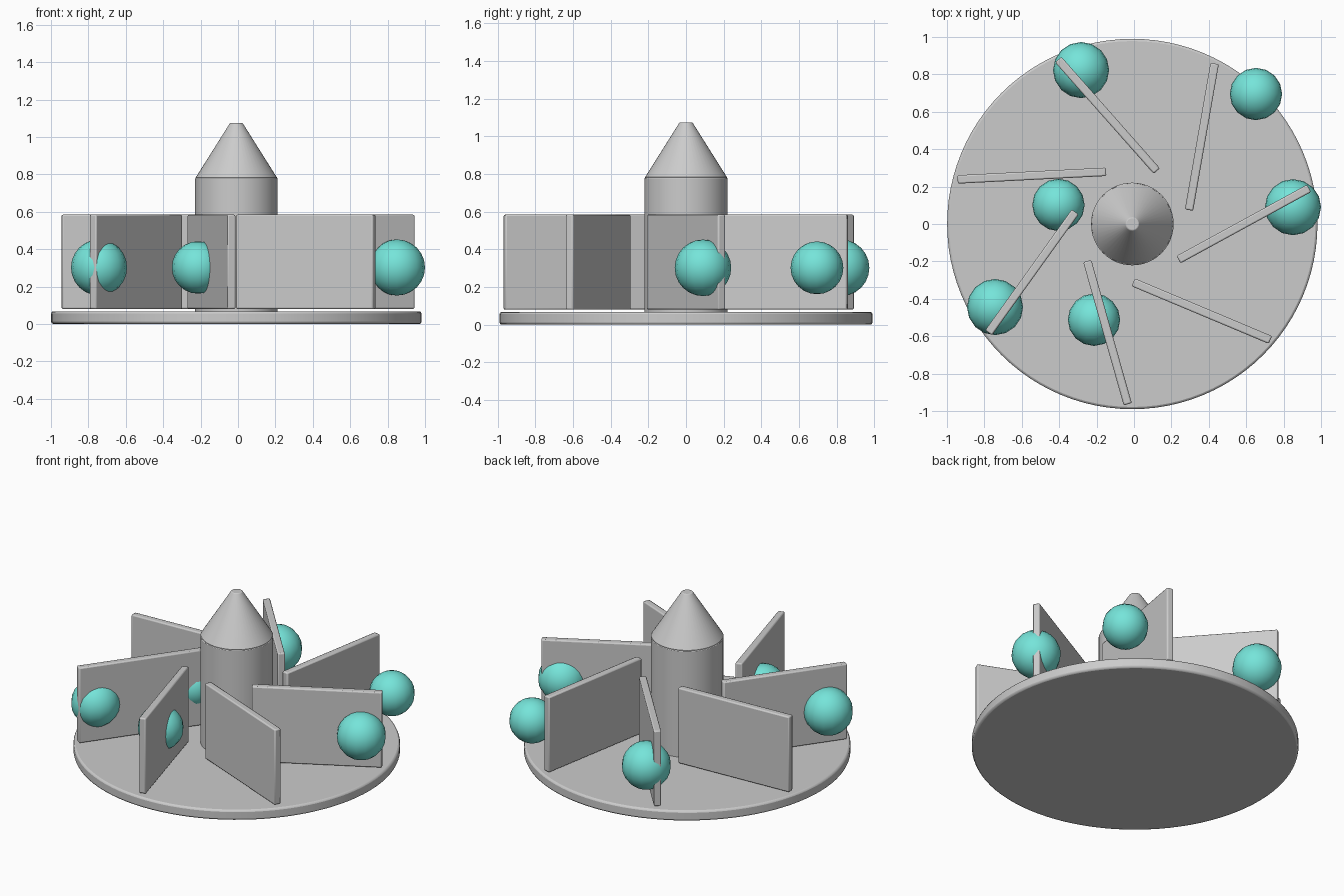
import bpy
from math import cos, sin, pi, radians

if "Cube" in bpy.data.objects:
    bpy.data.objects.remove(bpy.data.objects["Cube"])

CX = -0.009  # rotor axis


def smooth(obj, angle=35):
    bpy.ops.object.select_all(action='DESELECT')
    obj.select_set(True)
    bpy.context.view_layer.objects.active = obj
    bpy.ops.object.shade_smooth_by_angle(angle=radians(angle))


def bevel(obj, width, segments=2):
    mod = obj.modifiers.new("bevel", 'BEVEL')
    mod.width = width
    mod.segments = segments
    mod.limit_method = 'ANGLE'
    mod.angle_limit = radians(30)


def tapered(name, r1, r2, z0, z1, sides, width):
    bpy.ops.mesh.primitive_cone_add(vertices=sides, radius1=r1, radius2=r2,
                                    depth=z1 - z0, location=(CX, 0, (z0 + z1) / 2))
    obj = bpy.context.object
    obj.name = name
    smooth(obj)
    bevel(obj, width)
    return obj


# Base disc, hub and nose cone
tapered("base_disc", 0.99, 0.99, 0.0, 0.068, 96, 0.012)
tapered("hub", 0.221, 0.221, 0.064, 0.78, 48, 0.004)
tapered("nose_cone", 0.219, 0.034, 0.78, 1.074, 48, 0.004)

# Seven swept blades floating just above the disc
for i in range(7):
    a = 2 * pi * i / 7
    bpy.ops.mesh.primitive_cube_add(
        size=1, location=(CX + 0.596 * cos(a), 0.596 * sin(a), 0.332),
        rotation=(0, 0, a + 0.5))
    blade = bpy.context.object
    blade.name = f"blade_{i + 1}"
    blade.scale = (0.795, 0.045, 0.504)
    bpy.ops.object.transform_apply(location=False, rotation=False, scale=True)
    bevel(blade, 0.008)
    smooth(blade)

# Turquoise balls
teal = bpy.data.materials.new("turquoise")
teal.diffuse_color = (0.18, 0.78, 0.70, 1)
teal.use_nodes = True
teal.node_tree.nodes["Principled BSDF"].inputs["Base Color"].default_value = teal.diffuse_color
balls = [(-0.283, 0.823, 0.15), (0.652, 0.695, 0.14), (0.85, 0.09, 0.15),
         (-0.404, 0.102, 0.14), (-0.743, -0.444, 0.15), (-0.214, -0.512, 0.14)]
for i, (x, y, r) in enumerate(balls):
    bpy.ops.mesh.primitive_uv_sphere_add(segments=16, ring_count=12, radius=r,
                                         location=(x, y, 0.302))
    ball = bpy.context.object
    ball.name = f"ball_{i + 1}"
    ball.data.materials.append(teal)
    smooth(ball, 40)
